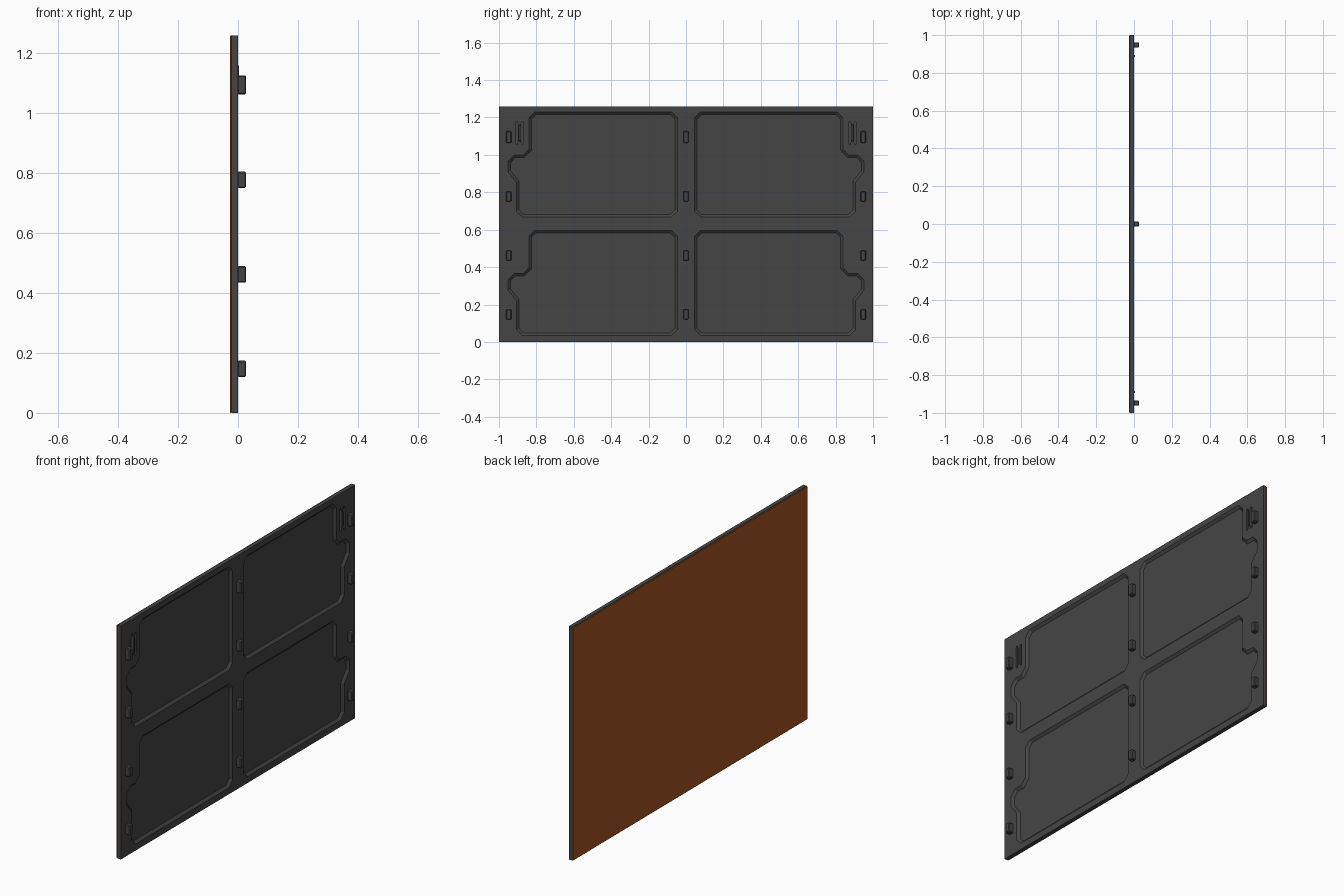
import bpy, bmesh
from mathutils import Vector, Matrix

if "Cube" in bpy.data.objects:
    bpy.data.objects.remove(bpy.data.objects["Cube"])


def material(name, rgb):
    m = bpy.data.materials.new(name)
    m.diffuse_color = (*rgb, 1)
    m.use_nodes = True
    m.node_tree.nodes["Principled BSDF"].inputs["Base Color"].default_value = m.diffuse_color
    return m


DARK = material("dark_plastic", (0.06, 0.06, 0.06))
ORANGE = material("orange_panel", (0.38, 0.09, 0.015))


def make_object(name, bm, mat=None):
    bmesh.ops.recalc_face_normals(bm, faces=bm.faces)
    mesh = bpy.data.meshes.new(name)
    bm.to_mesh(mesh)
    bm.free()
    ob = bpy.data.objects.new(name, mesh)
    bpy.context.collection.objects.link(ob)
    if mat:
        mesh.materials.append(mat)
    return ob


def box(name, lo, hi, mat, bevel=0):
    lo, hi = Vector(lo), Vector(hi)
    bm = bmesh.new()
    bmesh.ops.create_cube(bm, size=1, matrix=Matrix.Translation((lo + hi) / 2)
                          @ Matrix.Diagonal((*(hi - lo), 1)))
    if bevel:
        bmesh.ops.bevel(bm, geom=bm.edges[:], offset=bevel, segments=1, affect='EDGES')
    return make_object(name, bm, mat)


def inset(pts, d):
    """Offset a counter-clockwise outline inwards by d with mitred corners."""
    out = []
    for i, p in enumerate(pts):
        a = (p - pts[i - 1]).normalized()
        b = (pts[(i + 1) % len(pts)] - p).normalized()
        n1, n2 = Vector((-a.y, a.x)), Vector((-b.y, b.x))
        out.append(p + (n1 + n2) * d / (1 + n1.dot(n2)))
    return out


def loft(bm, rings):
    """Closed solid through (x, outline) rings lying in the yz plane."""
    vs = [[bm.verts.new((x, p.x, p.y)) for p in pts] for x, pts in rings]
    bm.faces.new(vs[0])
    bm.faces.new(vs[-1])
    n = len(vs[0])
    for r, s in zip(vs, vs[1:]):
        for i in range(n):
            j = (i + 1) % n
            bm.faces.new((r[i], r[j], s[j], s[i]))


# Pocket outline (right upper), counter-clockwise in y, z
pocket = [Vector(p) for p in (
    (0.078, 0.668), (0.875, 0.668), (0.907, 0.70), (0.907, 0.855), (0.952, 0.91),
    (0.952, 0.965), (0.918, 1.0), (0.87, 1.0), (0.84, 1.03), (0.84, 1.197),
    (0.808, 1.23), (0.078, 1.23), (0.045, 1.197), (0.045, 0.70))]

# Cutter: four sloped pockets and two pairs of slots
DEPTH, SLOPE = 0.012, 0.014
cut = bmesh.new()
for side in (1, -1):
    for dz in (0, -0.633):
        rings = []
        for x, d in ((DEPTH, -SLOPE), (-DEPTH, SLOPE)):
            rings.append((x, [Vector((side * p.x, p.y + dz)) for p in inset(pocket, d)]))
        loft(cut, rings)
    for off in (-0.015, 0.015):
        yc, w = side * 0.89 + off, 0.007
        slot = [Vector((yc + a * w, 1.117 + b)) for a, b in (
            (0.4, -0.062), (1, -0.05), (1, 0.05), (0.4, 0.062),
            (-0.4, 0.062), (-1, 0.05), (-1, -0.05), (-0.4, -0.062))]
        loft(cut, [(0.01, slot), (-0.0205, slot)])
cutter = make_object("recess_cutter", cut)
cutter.hide_render = True

# Dark inner liner with recesses
liner = box("inner_liner", (-0.021, -1, 0), (0, 1, 1.26), DARK)
mod = liner.modifiers.new("recesses", 'BOOLEAN')
mod.operation, mod.solver, mod.object = 'DIFFERENCE', 'EXACT', cutter
bpy.context.view_layer.objects.active = liner
liner.select_set(True)
bpy.ops.object.modifier_apply(modifier=mod.name)
bpy.data.objects.remove(cutter)

# Orange outer skin with chamfered rim
box("outer_panel", (-0.027, -1, 0), (-0.0205, 1, 1.26), ORANGE, 0.003)

# Mounting clips in three columns, and the grip bar between each pair of slots
for col, y in (("left", -0.948), ("middle", 0), ("right", 0.948)):
    for row, (z, h) in enumerate(((0.147, 0.055), (0.462, 0.055), (0.778, 0.055), (1.095, 0.064))):
        box(f"{col}_clip_{row + 1}", (-0.002, y - 0.014, z - h / 2),
            (0.027, y + 0.014, z + h / 2), DARK, 0.004)
for col, y in (("left", -0.89), ("right", 0.89)):
    box(f"{col}_grip_bar", (-0.018, y - 0.006, 1.075), (0.004, y + 0.006, 1.16), DARK, 0.002)
